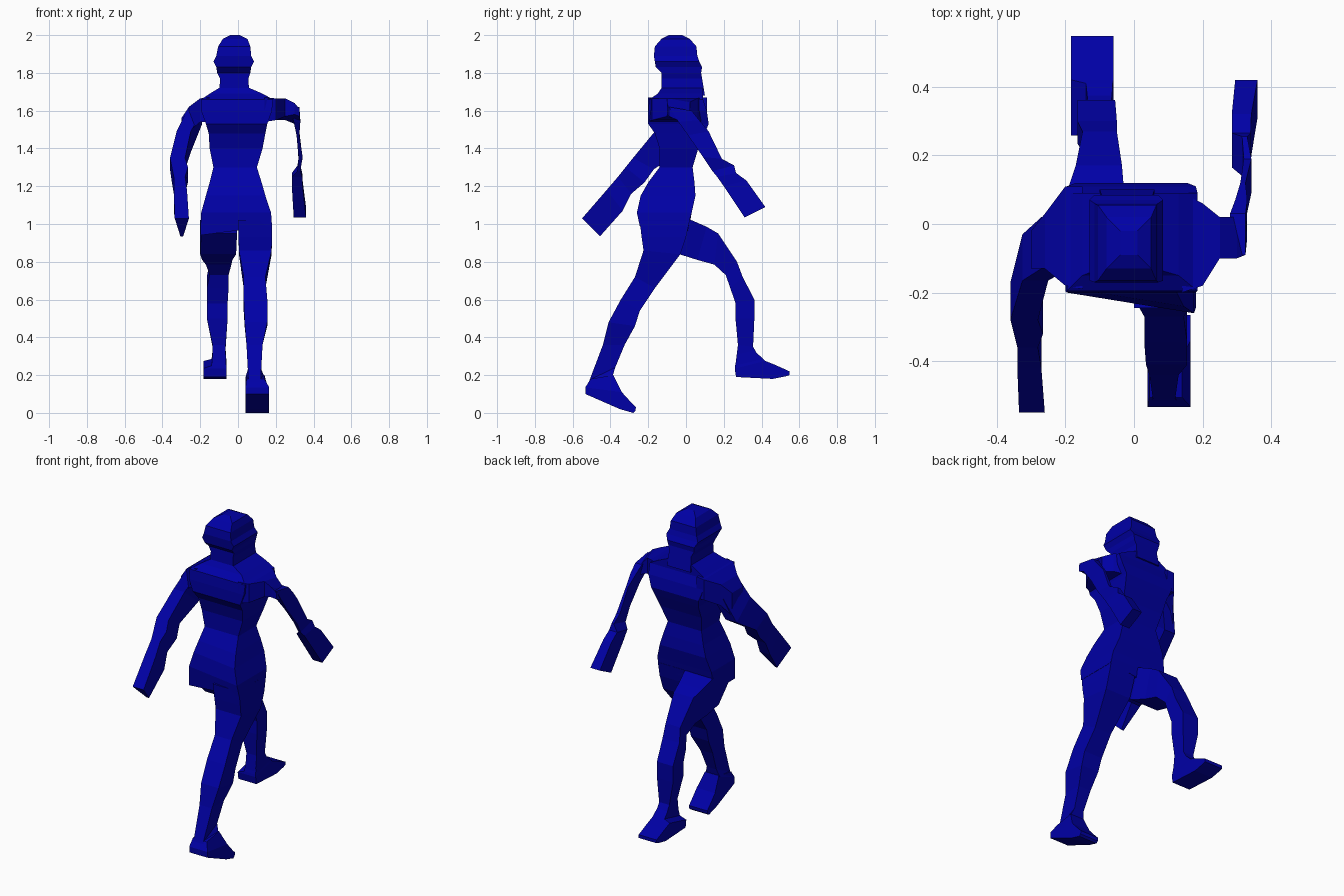
import bpy, bmesh

mat = bpy.data.materials.new("blue")
mat.diffuse_color = (0.0, 0.0, 0.38, 1)


def loft(name, rings):
    """Skin a chain of four-cornered rings into a closed faceted solid."""
    bm = bmesh.new()
    vs = [[bm.verts.new(p) for p in r] for r in rings]
    for a, b in zip(vs, vs[1:]):
        for i in range(4):
            j = (i + 1) % 4
            bm.faces.new((a[i], a[j], b[j], b[i]))
    bm.faces.new(vs[0])
    bm.faces.new(vs[-1])
    bmesh.ops.recalc_face_normals(bm, faces=bm.faces)
    me = bpy.data.meshes.new(name)
    bm.to_mesh(me)
    bm.free()
    me.materials.append(mat)
    ob = bpy.data.objects.new(name, me)
    bpy.context.collection.objects.link(ob)
    return ob


def level(z, x0, x1, y0, y1, skew=0, drop=0):
    # horizontal ring; skew pulls the left rear corner in, drop lowers the left side
    return [(x0, y0 + skew, z - drop), (x1, y0, z), (x1, y1, z), (x0, y1, z - drop)]


def limb(yb, zb, yf, zf, x0, x1, pinch=0):
    # ring across a limb between two points of its side outline; pinch narrows the lower edge
    return [(x0, yb, zb), (x1, yb, zb), (x1 - pinch, yf, zf), (x0 + pinch, yf, zf)]


def across(x, y0, y1, z0, z1, lean=0):
    # upright ring facing sideways; lean lowers its front half
    return [(x, y0, z0), (x, y1, z0 - lean), (x, y1, z1 - lean), (x, y0, z1)]


# torso, from hips to shoulders
loft("torso", [level(*r) for r in (
    (0.99, -0.20, 0.18, -0.245, 0.01, 0.05, 0.05),
    (1.06, -0.195, 0.175, -0.26, 0.03, 0.06),
    (1.15, -0.17, 0.145, -0.24, 0.05, 0.05),
    (1.22, -0.15, 0.125, -0.20, 0.045, 0.03),
    (1.30, -0.13, 0.10, -0.14, 0.035),
    (1.40, -0.15, 0.13, -0.14, 0.065),
    (1.48, -0.155, 0.145, -0.165, 0.10),
    (1.53, -0.17, 0.155, -0.20, 0.12),
    (1.60, -0.195, 0.18, -0.20, 0.11),
    (1.66, -0.195, 0.185, -0.195, 0.09),
    (1.69, -0.15, 0.13, -0.15, 0.09),
    (1.72, -0.10, 0.06, -0.13, 0.09))])

# neck and head
loft("head", [level(*r) for r in (
    (1.68, -0.10, 0.06, -0.13, 0.10),
    (1.77, -0.095, 0.055, -0.13, 0.085),
    (1.80, -0.11, 0.065, -0.13, 0.08),
    (1.83, -0.115, 0.07, -0.16, 0.085),
    (1.86, -0.13, 0.085, -0.165, 0.07),
    (1.89, -0.115, 0.07, -0.17, 0.06),
    (1.94, -0.105, 0.065, -0.165, 0.055),
    (1.98, -0.08, 0.05, -0.13, 0.02),
    (2.00, -0.04, 0.01, -0.09, -0.02))])

# rear leg, planted on the ground
loft("rear_leg", [limb(*r) for r in (
    (-0.245, 1.02, 0.02, 1.02, 0.0, 0.178),
    (-0.235, 0.93, 0.0, 0.93, 0.003, 0.18),
    (-0.225, 0.86, -0.03, 0.84, 0.005, 0.178),
    (-0.27, 0.72, -0.165, 0.66, 0.03, 0.145),
    (-0.345, 0.60, -0.245, 0.54, 0.03, 0.155),
    (-0.41, 0.48, -0.27, 0.46, 0.035, 0.155),
    (-0.44, 0.36, -0.325, 0.36, 0.045, 0.13),
    (-0.51, 0.175, -0.375, 0.24, 0.055, 0.12),
    (-0.525, 0.14, -0.39, 0.19, 0.04, 0.14))])
loft("rear_foot", [limb(*r) for r in (
    (-0.505, 0.18, -0.385, 0.20, 0.045, 0.14),
    (-0.533, 0.135, -0.34, 0.11, 0.04, 0.165),
    (-0.533, 0.10, -0.29, 0.055, 0.04, 0.165),
    (-0.35, 0.02, -0.265, 0.03, 0.04, 0.165),
    (-0.28, 0.0, -0.268, 0.01, 0.04, 0.165))])

# front leg, raised and bent
loft("front_leg", [limb(*r) for r in (
    (-0.15, 0.95, 0.0, 1.02, -0.195, -0.005),
    (-0.035, 0.84, 0.03, 1.02, -0.20, -0.01),
    (0.06, 0.81, 0.11, 0.985, -0.19, -0.03),
    (0.15, 0.785, 0.17, 0.95, -0.17, -0.035),
    (0.21, 0.73, 0.27, 0.80, -0.15, -0.05),
    (0.235, 0.66, 0.30, 0.72, -0.165, -0.05),
    (0.262, 0.58, 0.362, 0.60, -0.165, -0.055),
    (0.262, 0.50, 0.362, 0.50, -0.165, -0.055),
    (0.275, 0.36, 0.355, 0.35, -0.135, -0.065),
    (0.26, 0.24, 0.39, 0.29, -0.135, -0.065))])
loft("front_foot", [limb(*r) for r in (
    (0.272, 0.31, 0.36, 0.33, -0.135, -0.065),
    (0.26, 0.25, 0.41, 0.285, -0.14, -0.062),
    (0.258, 0.235, 0.42, 0.275, -0.183, -0.06),
    (0.265, 0.19, 0.47, 0.255, -0.183, -0.06),
    (0.46, 0.18, 0.548, 0.22, -0.183, -0.06),
    (0.53, 0.194, 0.548, 0.20, -0.183, -0.06))])

# left arm, swung to the rear
loft("left_shoulder", [across(*r) for r in (
    (-0.15, -0.19, 0.11, 1.54, 1.67),
    (-0.20, -0.18, 0.11, 1.54, 1.665),
    (-0.26, -0.13, 0.03, 1.49, 1.62),
    (-0.30, -0.13, -0.02, 1.42, 1.56))])
loft("left_arm", [limb(*r) for r in (
    (-0.13, 1.60, 0.02, 1.53, -0.27, -0.19),
    (-0.165, 1.49, -0.03, 1.38, -0.325, -0.25),
    (-0.28, 1.35, -0.17, 1.29, -0.36, -0.28),
    (-0.32, 1.30, -0.22, 1.22, -0.35, -0.265),
    (-0.36, 1.25, -0.29, 1.16, -0.34, -0.28),
    (-0.42, 1.18, -0.335, 1.07, -0.34, -0.27),
    (-0.55, 1.03, -0.455, 0.935, -0.335, -0.26, 0.03))])

# right arm, swung forward and very thin at the elbow
loft("right_shoulder", [across(*r) for r in (
    (0.14, -0.20, 0.09, 1.54, 1.67),
    (0.20, -0.18, 0.06, 1.55, 1.665),
    (0.25, -0.10, 0.02, 1.57, 1.665, 0.02),
    (0.30, -0.10, 0.02, 1.58, 1.64, 0.05),
    (0.325, -0.09, 0.02, 1.57, 1.61, 0.05))])
loft("right_arm", [limb(*r) for r in (
    (-0.09, 1.62, 0.03, 1.60, 0.28, 0.325),
    (-0.04, 1.54, 0.07, 1.55, 0.295, 0.33),
    (0.01, 1.47, 0.12, 1.49, 0.31, 0.325),
    (0.09, 1.355, 0.19, 1.345, 0.32, 0.342),
    (0.14, 1.28, 0.255, 1.31, 0.315, 0.33),
    (0.165, 1.25, 0.265, 1.27, 0.285, 0.34),
    (0.20, 1.20, 0.32, 1.23, 0.285, 0.342),
    (0.31, 1.035, 0.42, 1.09, 0.295, 0.36))])
